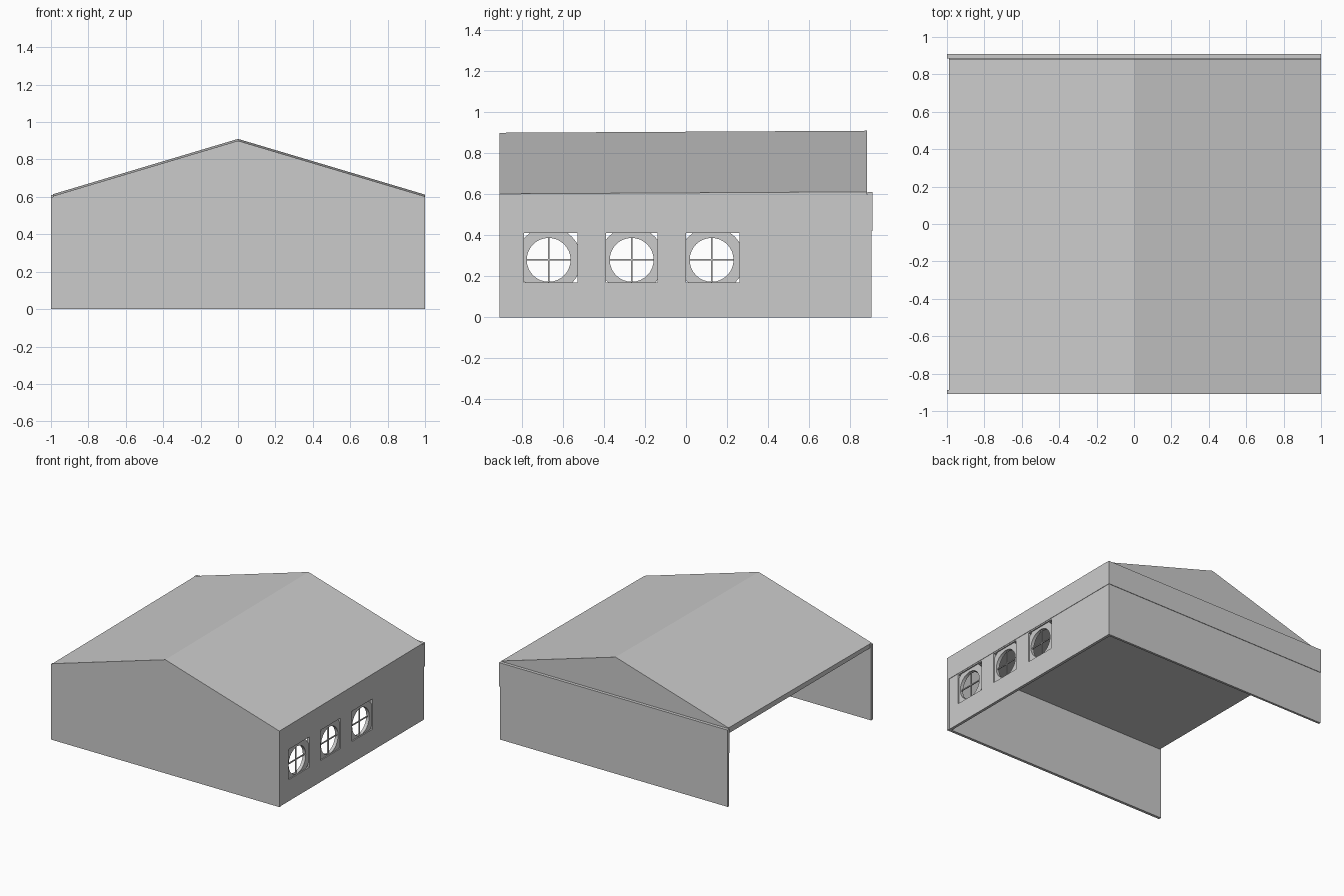
import bpy, bmesh, math

if "Cube" in bpy.data.objects:
    bpy.data.objects.remove(bpy.data.objects["Cube"])

def make(name, verts, faces):
    me = bpy.data.meshes.new(name)
    bm = bmesh.new()
    vs = [bm.verts.new(v) for v in verts]
    for f in faces:
        bm.faces.new([vs[i] for i in f])
    bmesh.ops.recalc_face_normals(bm, faces=bm.faces)
    bm.to_mesh(me)
    bm.free()
    ob = bpy.data.objects.new(name, me)
    bpy.context.collection.objects.link(ob)
    return ob

def box(name, x0, x1, y0, y1, z0, z1):
    v = [(x, y, z) for x in (x0, x1) for y in (y0, y1) for z in (z0, z1)]
    return make(name, v, [(0, 1, 3, 2), (4, 6, 7, 5), (0, 4, 5, 1),
                          (2, 3, 7, 6), (0, 2, 6, 4), (1, 5, 7, 3)])

def ring(name, y, z, r_in, r_out, x0, x1, n=32):
    loops = [(r_out, x0), (r_out, x1), (r_in, x1), (r_in, x0)]
    v = [(x, y + r * math.cos(2 * math.pi * i / n), z + r * math.sin(2 * math.pi * i / n))
         for r, x in loops for i in range(n)]
    f = [(a * n + i, a * n + (i + 1) % n, (a + 1) % 4 * n + (i + 1) % n, (a + 1) % 4 * n + i)
         for a in range(4) for i in range(n)]
    ob = make(name, v, f)
    bpy.context.view_layer.objects.active = ob
    ob.select_set(True)
    bpy.ops.object.shade_smooth_by_angle(angle=math.radians(30))
    ob.select_set(False)

# Front wall and back wall with a slightly proud upper band
box("front_wall", -1, 1, -0.91, -0.888, 0, 0.6)
box("back_wall_lower", -1, 0.997, 0.888, 0.906, 0, 0.42)
box("back_wall_upper", -1, 1, 0.885, 0.91, 0.42, 0.61)

# Flat ceiling slab
box("ceiling", -0.99, 0.975, -0.888, 0.885, 0.57, 0.6)

# Roof prism, rising very slightly to the back
roof = []
for y, e, r in ((-0.91, 0.6, 0.9), (0.882, 0.61, 0.91)):
    roof += [(-0.99, y, 0.6), (1, y, 0.598), (1, y, e + 0.002), (0, y, r), (-0.99, y, e + 0.004)]
make("roof", roof, [(0, 1, 2, 3, 4), (9, 8, 7, 6, 5)] +
     [(i, (i + 1) % 5, 5 + (i + 1) % 5, 5 + i) for i in range(5)])

# Right wall: strips and piers leaving three square openings
x0, x1 = 0.975, 0.997
box("right_wall_upper", x0, 1, -0.91, 0.885, 0.42, 0.6)
box("right_wall_lintel", x0, x1, -0.888, 0.888, 0.41, 0.42)
box("right_wall_base", x0, x1, -0.888, 0.888, 0, 0.17)
openings = [(-0.79, -0.53), (-0.39, -0.14), (0.0, 0.26)]
edges = [-0.888] + [e for o in openings for e in o] + [0.888]
for i in range(0, len(edges), 2):
    box(f"right_wall_pier_{i // 2}", x0, x1, edges[i], edges[i + 1], 0.17, 0.41)

# Round windows with cross bars
for i, y in enumerate((-0.67, -0.265, 0.125)):
    z, r = 0.28, 0.107
    ring(f"window_ring_{i}", y, z, r, 0.16, 0.962, 0.988)
    box(f"window_bar_upright_{i}", 0.97, 0.98, y - 0.004, y + 0.004, z - r - 0.01, z + r + 0.01)
    box(f"window_bar_level_{i}", 0.971, 0.979, y - r - 0.01, y + r + 0.01, z - 0.004, z + 0.004)
